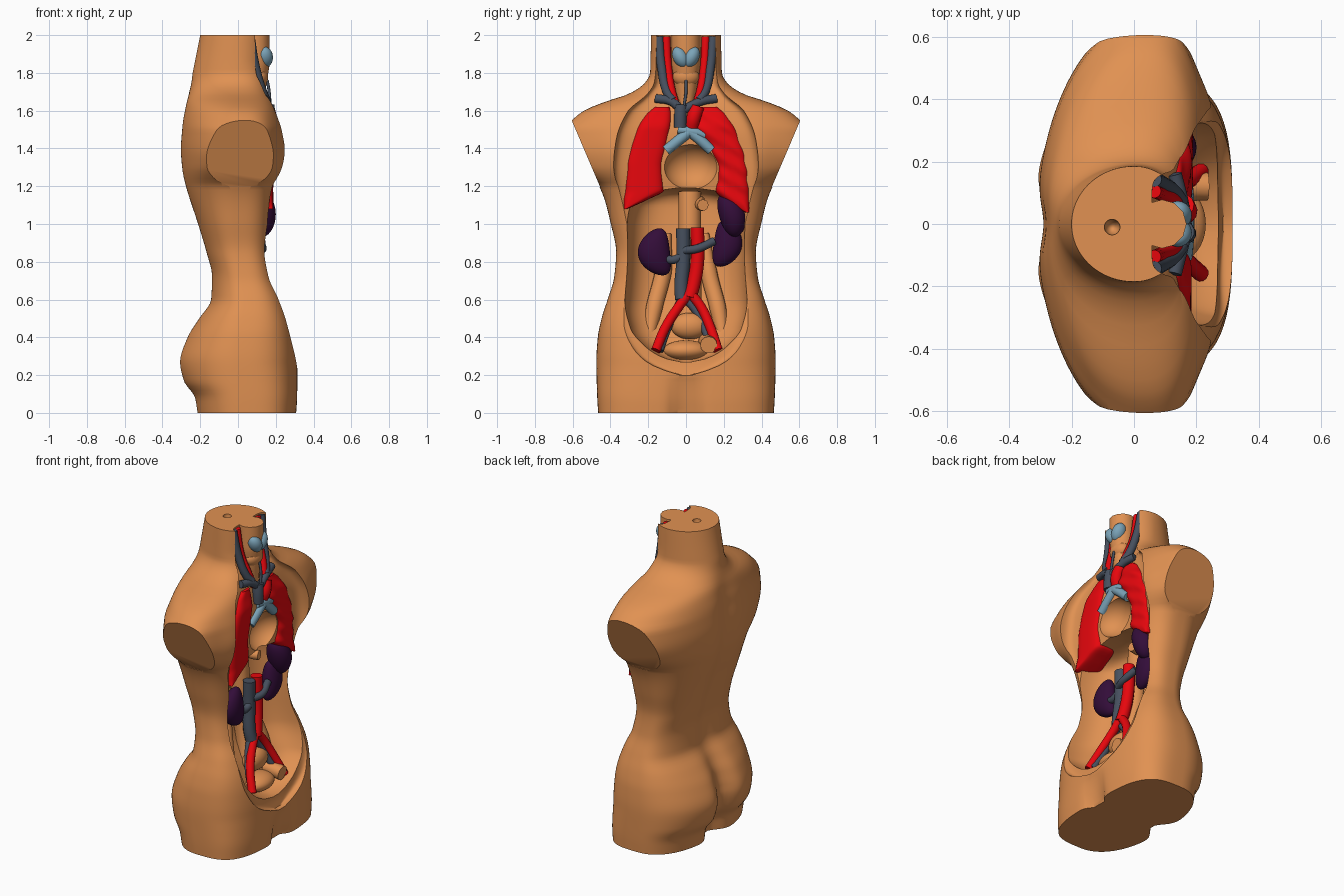
import bpy, bmesh, math
from mathutils import Vector, Euler

if "Cube" in bpy.data.objects:
    bpy.data.objects.remove(bpy.data.objects["Cube"])

def material(name, rgb):
    m = bpy.data.materials.new(name)
    m.diffuse_color = (*rgb, 1)
    m.use_nodes = True
    m.node_tree.nodes["Principled BSDF"].inputs["Base Color"].default_value = m.diffuse_color
    return m

SKIN = material("skin", (.75, .285, .085))
RED = material("artery red", (.8, .002, .004))
VEIN = material("vein grey blue", (.062, .08, .112))
CART = material("cartilage light blue", (.2, .37, .48))
PURP = material("organ purple", (.033, .004, .041))

def pchip(table, z, col):
    """Smooth interpolation of one table column at height z."""
    xs = [r[0] for r in table]
    ys = [r[col] for r in table]
    n = len(xs)
    d = [(ys[i + 1] - ys[i]) / (xs[i + 1] - xs[i]) for i in range(n - 1)]
    def slope(i):
        if i == 0 or i == n - 1:
            return d[0] if i == 0 else d[-1]
        a, b = d[i - 1], d[i]
        return 0 if a * b <= 0 else 2 * a * b / (a + b)
    i = 0
    while i < n - 2 and z > xs[i + 1]:
        i += 1
    h = xs[i + 1] - xs[i]
    t = (z - xs[i]) / h
    return ((2*t**3 - 3*t*t + 1) * ys[i] + (t**3 - 2*t*t + t) * h * slope(i)
            + (3*t*t - 2*t**3) * ys[i + 1] + (t**3 - t*t) * h * slope(i + 1))

def add(name, me, mat):
    ob = bpy.data.objects.new(name, me)
    bpy.context.collection.objects.link(ob)
    if mat:
        me.materials.append(mat)
    return ob

def smooth(ob, angle=40):
    bpy.ops.object.select_all(action='DESELECT')
    ob.select_set(True)
    bpy.context.view_layer.objects.active = ob
    bpy.ops.object.shade_smooth_by_angle(angle=math.radians(angle))

def loft(name, table, mat=None, segs=64, rings=50, front=1, back=1):
    """Rows: z, back x, widest x, front x, half width, exponent, centre y."""
    bm = bmesh.new()
    z0, z1 = table[0][0], table[-1][0]
    loops = []
    for k in range(rings + 1):
        z = z0 + (z1 - z0) * k / rings
        xb, xc, xf, w, e, yo = (pchip(table, z, c) for c in range(1, 7))
        ring = []
        for s in range(segs):
            a = 2 * math.pi * (s + .5) / segs
            c, q = math.cos(a), math.sin(a)
            f = e * (1 + ((front if c > 0 else back) - 1) * min(1, max(0, (1.85 - z) / .2)))
            u = math.copysign(abs(c) ** (2 / f), c)
            v = math.copysign(abs(q) ** (2 / f), q)
            ring.append(bm.verts.new((xc + u * (xf - xc if u > 0 else xc - xb), yo + w * v, z)))
        loops.append(ring)
    for a, b in zip(loops, loops[1:]):
        for s in range(segs):
            t = (s + 1) % segs
            bm.faces.new((a[s], a[t], b[t], b[s]))
    bm.faces.new(loops[0][::-1])
    bm.faces.new(loops[-1])
    bmesh.ops.recalc_face_normals(bm, faces=bm.faces)
    me = bpy.data.meshes.new(name)
    bm.to_mesh(me)
    bm.free()
    return add(name, me, mat)

def blob(name, loc, size, mat=None, rot=(0, 0, 0), bend=0):
    bm = bmesh.new()
    bmesh.ops.create_uvsphere(bm, u_segments=40, v_segments=24, radius=1)
    e = Euler(rot)
    for v in bm.verts:
        p = Vector((v.co.x * size[0], (v.co.y + bend * (v.co.z ** 2 - .4)) * size[1], v.co.z * size[2]))
        p.rotate(e)
        v.co = p + Vector(loc)
    me = bpy.data.meshes.new(name)
    bm.to_mesh(me)
    bm.free()
    ob = add(name, me, mat)
    smooth(ob)
    return ob

def evaluated(ob):
    bpy.context.view_layer.update()
    return bpy.data.meshes.new_from_object(ob.evaluated_get(bpy.context.evaluated_depsgraph_get()))

def tube(name, pts, r, mat):
    """pts: (x, y, z) or (x, y, z, radius factor)."""
    cu = bpy.data.curves.new(name + "_path", 'CURVE')
    cu.dimensions = '3D'
    cu.bevel_depth, cu.bevel_resolution, cu.resolution_u = r, 4, 8
    cu.use_fill_caps = True
    sp = cu.splines.new('BEZIER')
    sp.bezier_points.add(len(pts) - 1)
    for b, p in zip(sp.bezier_points, pts):
        b.co = p[:3]
        b.radius = p[3] if len(p) > 3 else 1
        b.handle_left_type = b.handle_right_type = 'AUTO'
    tmp = add(name + "_path", cu, None)
    me = evaluated(tmp)
    bpy.data.objects.remove(tmp)
    me.materials.clear()
    ob = add(name, me, mat)
    smooth(ob)
    return ob

def carve(ob, cutter):
    m = ob.modifiers.new("cut", 'BOOLEAN')
    m.operation, m.solver, m.object = 'DIFFERENCE', 'EXACT', cutter
    me = evaluated(ob)
    ob.modifiers.clear()
    if len(me.polygons) > 2000:
        ob.data = me
    bpy.data.objects.remove(cutter)

# torso skin
rows = [(0, -.225, .04, .31, .465, 2.5), (.08, -.238, .03, .315, .47, 2.5), (.17, -.3, .02, .316, .473, 2.4),
        (.27, -.322, .01, .316, .475, 2.3), (.4, -.28, .02, .307, .467, 2.3), (.5, -.215, .03, .285, .447, 2.4),
        (.6, -.15, .04, .25, .415, 2.4), (.72, -.145, .02, .2, .38, 2.4), (.85, -.175, 0, .18, .37, 2.4),
        (1, -.22, -.01, .19, .398, 2.4), (1.2, -.285, 0, .215, .46, 2.3), (1.25, -.297, .01, .228, .53, 2.2),
        (1.3, -.305, .02, .237, .6, 2.1), (1.4, -.312, .03, .242, .66, 2), (1.5, -.305, .03, .235, .65, 2),
        (1.55, -.3, .03, .225, .603, 2), (1.6, -.29, .02, .21, .54, 2), (1.65, -.28, 0, .19, .42, 2),
        (1.69, -.268, 0, .17, .3, 2), (1.75, -.25, 0, .165, .215, 2), (1.8, -.24, 0, .165, .19, 2),
        (2, -.2, 0, .17, .185, 2)]
torso = loft("torso", [r + (0,) for r in rows], None, 160, 100, 1.35, .97)
# buttock cleft, spine groove, chest fullness and line between the thighs
for v in torso.data.vertices:
    x, y, z = v.co
    if x < -.05:
        k = min(1, max(0, (z - .3) / .28))
        amp = .085 * (1 - k) + .022 * k * min(1, max(0, (1.8 - z) / .3))
        v.co.x += amp * math.exp(-(y / .085) ** 2)
    elif x > .1 and z < .2:
        v.co.x -= .07 * (1 - z / .2) ** .8 * math.exp(-(y / .065) ** 2)
    elif x > .04 and z > 1:
        v.co.x += min(1, (x - .04) / .08) * .025 * math.exp(-((abs(y) - .37) / .1) ** 2 - ((z - 1.37) / .15) ** 2)
# flat arm stumps
for s in (-1, 1):
    carve(torso, loft("arm_cutter", [(1.197, -.6, 0, .6, .3, 30, s * .755), (1.56, -.6, 0, .6, .3, 30, s * .91)],
                      None, 64, 2))

# removed front wall: z, ledge depth, half width
wall = [(.2, .285, .03), (.22, .28, .1), (.27, .27, .21), (.35, .265, .29), (.48, .245, .355), (.65, .19, .372),
        (.85, .14, .335), (1, .14, .345), (1.15, .15, .37), (1.3, .165, .385), (1.45, .165, .37), (1.6, .14, .31),
        (1.68, .11, .22), (1.75, .065, .172), (2.1, .055, .165)]
carve(torso, loft("front_cutter", [(z, x, .4, .7, w, 9, 0) for z, x, w in wall], None, 64, 76))
# abdominal cavity
belly = [(.27, .2, .03), (.29, .17, .12), (.35, .13, .22), (.45, .08, .3), (.6, 0, .33), (.8, -.04, .325),
         (1, -.06, .322), (1.1, -.065, .305), (1.15, -.05, .25), (1.18, 0, .14), (1.191, .05, .05)]
carve(torso, loft("belly_cutter", [(z, x, .4, .7, w, 3.5, 0) for z, x, w in belly], None, 64, 60))
# heart hollow and canal at the top of the neck
carve(torso, blob("heart_cutter", (.2, .025, 1.3), (.13, .145, .125)))
carve(torso, blob("canal_cutter", (-.07, -.01, 2), (.025, .025, .05)))
torso.data.materials.clear()
torso.data.materials.append(SKIN)
for p in torso.data.polygons:
    p.material_index = 0
smooth(torso, 35)

# lungs: z, inner y, outer y, drawn per side
lungs = {"right_lung": (-1, [(1.08, .31, .33), (1.13, .2, .335), (1.18, .115, .33), (1.3, .12, .325),
                             (1.4, .1, .305), (1.5, .08, .268), (1.58, .075, .215), (1.62, .085, .165)]),
         "left_lung": (1, [(1.06, .315, .335), (1.12, .21, .34), (1.18, .155, .34), (1.27, .165, .335),
                           (1.4, .12, .31), (1.5, .045, .27), (1.58, .05, .215), (1.62, .07, .165)])}
for name, (s, rws) in lungs.items():
    ob = loft(name, [(z, .03, .1, .185 - .25 * max(0, z - 1.5), (b - a) / 2, 3.5, s * (a + b) / 2)
                     for z, a, b in rws], RED, 64, 50)
    for v in ob.data.vertices:
        if s > 0 and v.co.x > .1:
            v.co.x += .004 * math.sin(v.co.z * 70 + v.co.y * 40)
    smooth(ob)

# spine, psoas muscles and pelvic organs
tube("spine", [(-.02, .02, 1.17), (0, .02, .95), (.01, .02, .75), (.04, .02, .58), (.07, .0, .42)], .06, SKIN)
for s, side in ((-1, "right"), (1, "left")):
    tube(side + "_psoas", [(-.04, s * .1, .95, .5), (-.015, s * .12, .75), (.04, s * .17, .55), (.09, s * .2, .38, .7)], .045, SKIN)
blob("bladder", (.14, 0, .33), (.09, .12, .055), SKIN)
blob("pelvic_bulge", (.11, .02, .46), (.06, .1, .07), SKIN)
tube("rectum_stump", [(.12, .11, .38), (.2, .12, .365), (.235, .12, .36)], .045, SKIN)
tube("gullet_stump", [(-.03, .07, 1.12), (.05, .08, 1.1), (.09, .09, 1.1)], .03, SKIN)

# kidneys and spleen
blob("right_kidney", (.08, -.155, .85), (.055, .085, .125), PURP, (.12, 0, 0), .45)
blob("left_kidney", (.09, .21, .895), (.055, .075, .125), PURP, (-.15, 0, 0), -.4)
blob("spleen", (.125, .24, 1.05), (.075, .07, .12), PURP, (.3, 0, 0), -.2)

# abdominal vessels
tube("lower_vena_cava", [(.09, -.015, .975), (.09, -.015, .8), (.1, -.025, .66), (.11, -.02, .6)], .037, VEIN)
tube("abdominal_aorta", [(.09, .06, .98), (.095, .06, .8), (.105, .04, .68), (.115, .02, .61)], .036, RED)
for s, side in ((-1, "right"), (1, "left")):
    tube(side + "_iliac_artery", [(.115, .02, .64), (.13, .02 + s * .06, .56), (.165, .01 + s * .12, .45),
                                  (.215, .005 + s * .165, .33)], .026, RED)
    tube(side + "_iliac_vein", [(.1, -.015, .62), (.115, s * .06, .53), (.15, s * .105, .43), (.2, s * .14, .33)], .022, VEIN)
tube("right_renal_vein", [(.1, -.02, .83), (.1, -.07, .81), (.09, -.12, .82)], .022, VEIN)
tube("left_renal_vein", [(.11, -.01, .86), (.13, .06, .87), (.11, .15, .91)], .022, VEIN)

# throat
tube("windpipe", [(.09, 0, 2), (.09, 0, 1.85), (.09, 0, 1.72, .75), (.1, 0, 1.62, .5)], .078, SKIN)
blob("thyroid", (.11, 0, 1.78), (.05, .07, .055), SKIN)
for s, side in ((-1, "right"), (1, "left")):
    blob(side + "_larynx_plate", (.14, s * .028, 1.882), (.045, .04, .06), CART, (-s * .5, 0, 0))
    tube(side + "_carotid", [(.065, s * .105, 1.99), (.09, s * .095, 1.82), (.13, s * .075, 1.7), (.15, s * .05, 1.62)], .022, RED)
    tube(side + "_jugular", [(.065, s * .143, 1.99), (.09, s * .13, 1.84), (.13, s * .1, 1.7), (.15, s * .07, 1.655)], .024, VEIN)
    tube(side + "_chest_vein", [(.13, s * .16, 1.665), (.15, s * .08, 1.65), (.165, -.02, 1.6)], .023, VEIN)
    tube(side + "_bronchus", [(.165, .02, 1.49), (.165, .02 + s * .05, 1.45), (.16, .015 + s * .12, 1.39)], .028, CART)
tube("upper_vena_cava", [(.16, -.025, 1.63), (.165, -.03, 1.57), (.165, -.03, 1.51)], .034, VEIN)
tube("aortic_arch", [(.15, .03, 1.51), (.165, .04, 1.56), (.155, .06, 1.62)], .038, RED)
tube("thyroid_vein", [(.155, 0, 1.76), (.165, 0, 1.7), (.17, -.01, 1.63)], .008, VEIN)
tube("lung_root", [(.16, -.04, 1.5), (.17, .03, 1.49), (.16, .1, 1.47)], .024, CART)
